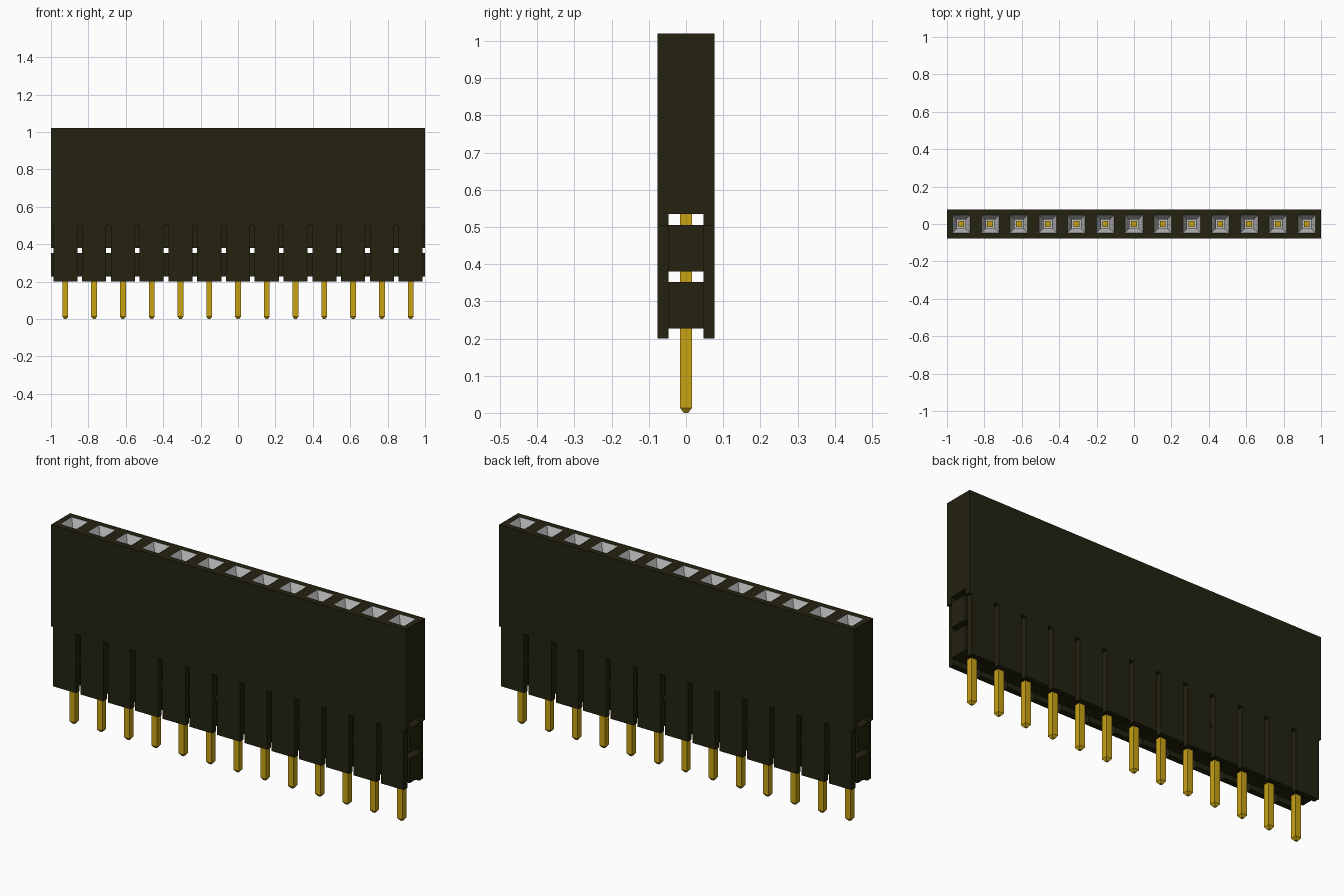
import bpy, bmesh
from mathutils import Vector

PITCH, COUNT = 2 / 13, 13
PIN_X = [(i - (COUNT - 1) / 2) * PITCH for i in range(COUNT)]
GAP_X = [i * PITCH - 1 for i in range(COUNT + 1)]
DEPTH, CORE = 0.077, 0.047

if "Cube" in bpy.data.objects:
    bpy.data.objects.remove(bpy.data.objects["Cube"])


def material(name, rgb):
    m = bpy.data.materials.new(name)
    m.use_nodes = True
    m.diffuse_color = (*rgb, 1)
    m.node_tree.nodes["Principled BSDF"].inputs["Base Color"].default_value = (*rgb, 1)
    return m


plastic = material("dark olive plastic", (0.017, 0.016, 0.005))
gold = material("gold", (0.58, 0.36, 0.007))
tin = material("light grey metal", (0.5, 0.5, 0.5))


def box(bm, x, y, z):
    """Box from (min, max) pairs."""
    lo, hi = Vector((x[0], y[0], z[0])), Vector((x[1], y[1], z[1]))
    for v in bmesh.ops.create_cube(bm, size=1)["verts"]:
        v.co = (lo + hi) / 2 + v.co * (hi - lo)


def square_stack(bm, x, rings):
    """Closed square column through (z, half width) rings, bottom to top."""
    loops = [[bm.verts.new((x + sx * h, sy * h, z))
              for sx, sy in ((-1, -1), (1, -1), (1, 1), (-1, 1))] for z, h in rings]
    bm.faces.new(loops[0][::-1])
    bm.faces.new(loops[-1])
    for a, b in zip(loops, loops[1:]):
        for i in range(4):
            j = (i + 1) % 4
            bm.faces.new((a[i], a[j], b[j], b[i]))


def finish(bm, name, mats, index=0):
    me = bpy.data.meshes.new(name)
    for f in bm.faces:
        f.material_index = index
    bm.to_mesh(me)
    bm.free()
    for m in mats:
        me.materials.append(m)
    ob = bpy.data.objects.new(name, me)
    bpy.context.collection.objects.link(ob)
    return ob


# Housing block
bm = bmesh.new()
box(bm, (-1, 1), (-DEPTH, DEPTH), (0.2, 1.02))
housing = finish(bm, "housing", [plastic, tin])

# Lengthwise tunnels and the bottom groove
tunnels = bmesh.new()
for z in ((0.15, 0.227), (0.352, 0.38), (0.505, 0.535)):
    box(tunnels, (-1.1, 1.1), (-CORE - 0.0005, CORE + 0.0005), z)

# Vertical slots between the positions, front and back
slots = bmesh.new()
for x in GAP_X:
    for y in ((-0.1, -CORE), (CORE, 0.1)):
        box(slots, (x - 0.0125, x + 0.0125), y, (0.1, 0.503))

# Funnel sockets in the top
sockets = bmesh.new()
for x in PIN_X:
    square_stack(sockets, x, [(0.86, 0.023), (0.97, 0.023), (1.02, 0.047), (1.05, 0.047)])

cutters = [finish(tunnels, "tunnel_cutter", [plastic, tin]),
           finish(slots, "slot_cutter", [plastic, tin]),
           finish(sockets, "socket_cutter", [plastic, tin], 1)]
for c in cutters:
    c.hide_render = True
    mod = housing.modifiers.new(c.name, "BOOLEAN")
    mod.operation, mod.solver, mod.object = "DIFFERENCE", "EXACT", c
bpy.context.view_layer.update()
deps = bpy.context.evaluated_depsgraph_get()
cut_mesh = bpy.data.meshes.new_from_object(housing.evaluated_get(deps))
housing.modifiers.clear()
housing.data = cut_mesh
for c in cutters:
    bpy.data.objects.remove(c)

# Contact pins with chamfered tips
for i, x in enumerate(PIN_X):
    bm = bmesh.new()
    square_stack(bm, x, [(0, 0.006), (0.013, 0.0155), (0.9, 0.0155)])
    finish(bm, f"contact_pin_{i + 1}", [gold])
